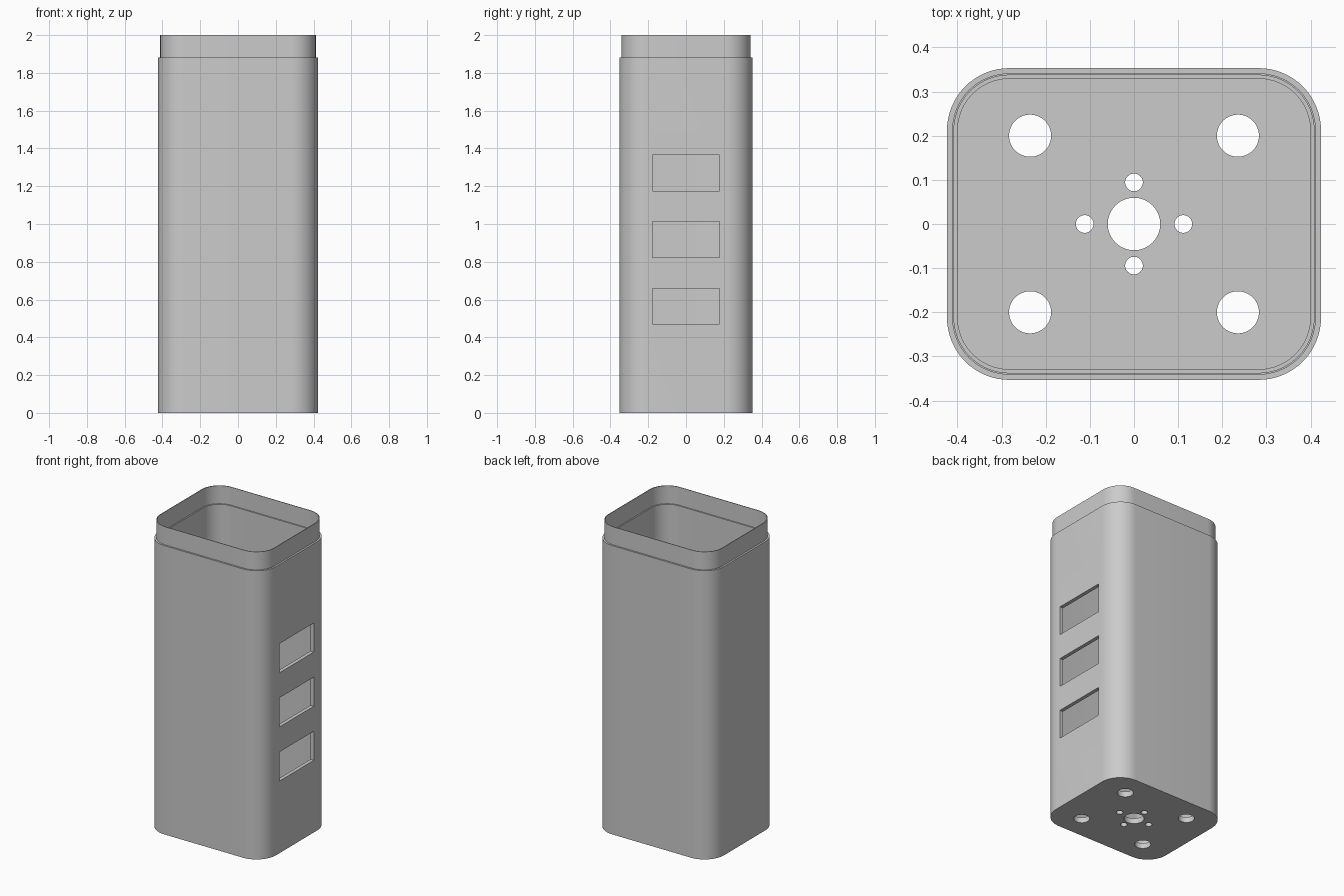
import bpy, bmesh, math
from mathutils import Matrix

cube = bpy.data.objects.get("Cube")
if cube:
    bpy.data.objects.remove(cube, do_unlink=True)

MM = 1 / 85                    # working unit: height is 170 mm
HALF_X, HALF_Y, CORNER = 36, 30, 12
SHOULDER, TOP, FLOOR = 160, 170, 3
SEGMENTS = 16


def make_object(name, bm):
    bmesh.ops.recalc_face_normals(bm, faces=bm.faces)
    mesh = bpy.data.meshes.new(name)
    bm.to_mesh(mesh)
    bm.free()
    obj = bpy.data.objects.new(name, mesh)
    bpy.context.collection.objects.link(obj)
    return obj


def rounded_ring(bm, inset, z):
    """Rounded rectangle of vertices, inset from the outer wall."""
    radius = CORNER - inset
    ring = []
    for quarter, (sx, sy) in enumerate([(1, 1), (-1, 1), (-1, -1), (1, -1)]):
        for i in range(SEGMENTS + 1):
            a = (quarter + i / SEGMENTS) * math.pi / 2
            x = sx * (HALF_X - CORNER) + radius * math.cos(a)
            y = sy * (HALF_Y - CORNER) + radius * math.sin(a)
            ring.append(bm.verts.new((x * MM, y * MM, z * MM)))
    return ring


# Hollow casing: outer wall, shoulder, thin lip, inner ledge, cavity, floor
bm = bmesh.new()
section = [(0, 0), (0, SHOULDER), (1, SHOULDER), (1, TOP),
           (1.35, TOP), (1.35, SHOULDER), (2.05, SHOULDER), (2.05, FLOOR)]
rings = [rounded_ring(bm, inset, z) for inset, z in section]
for low, high in zip(rings, rings[1:]):
    for i in range(len(low)):
        j = (i + 1) % len(low)
        bm.faces.new((low[i], low[j], high[j], high[i]))
bm.faces.new(rings[0])
bm.faces.new(rings[-1])
casing = make_object("casing", bm)

# Cutters: three side windows and the holes in the floor
bm = bmesh.new()
for z in (48, 78, 108):
    bmesh.ops.create_cube(bm, size=1, matrix=Matrix.Translation((HALF_X * MM, 0, z * MM))
                          @ Matrix.Diagonal((10 * MM, 30 * MM, 16.1 * MM, 1)))
holes = [(0, 0, 5.05)]
holes += [(sx * 20, sy * 17, 4.05) for sx in (-1, 1) for sy in (-1, 1)]
holes += [(s * 9.5, 0, 1.7) for s in (-1, 1)] + [(0, s * 8, 1.7) for s in (-1, 1)]
for x, y, r in holes:
    bmesh.ops.create_cone(bm, cap_ends=True, segments=48, radius1=r * MM, radius2=r * MM,
                          depth=12 * MM, matrix=Matrix.Translation((x * MM, y * MM, MM)))
cutter = make_object("opening_cutter", bm)
cutter.hide_render = True

bpy.ops.object.select_all(action='DESELECT')
casing.select_set(True)
bpy.context.view_layer.objects.active = casing
cut = casing.modifiers.new("openings", 'BOOLEAN')
cut.operation = 'DIFFERENCE'
cut.solver = 'EXACT'
cut.object = cutter
bpy.ops.object.modifier_apply(modifier=cut.name)
bpy.data.objects.remove(cutter, do_unlink=True)

# Plain grey plastic
grey = bpy.data.materials.new("plain_grey")
grey.use_nodes = True
colour = (0.6, 0.6, 0.6, 1)
grey.diffuse_color = colour
grey.node_tree.nodes["Principled BSDF"].inputs["Base Color"].default_value = colour
casing.data.materials.clear()
casing.data.materials.append(grey)
bpy.ops.object.shade_smooth_by_angle(angle=math.radians(30))
